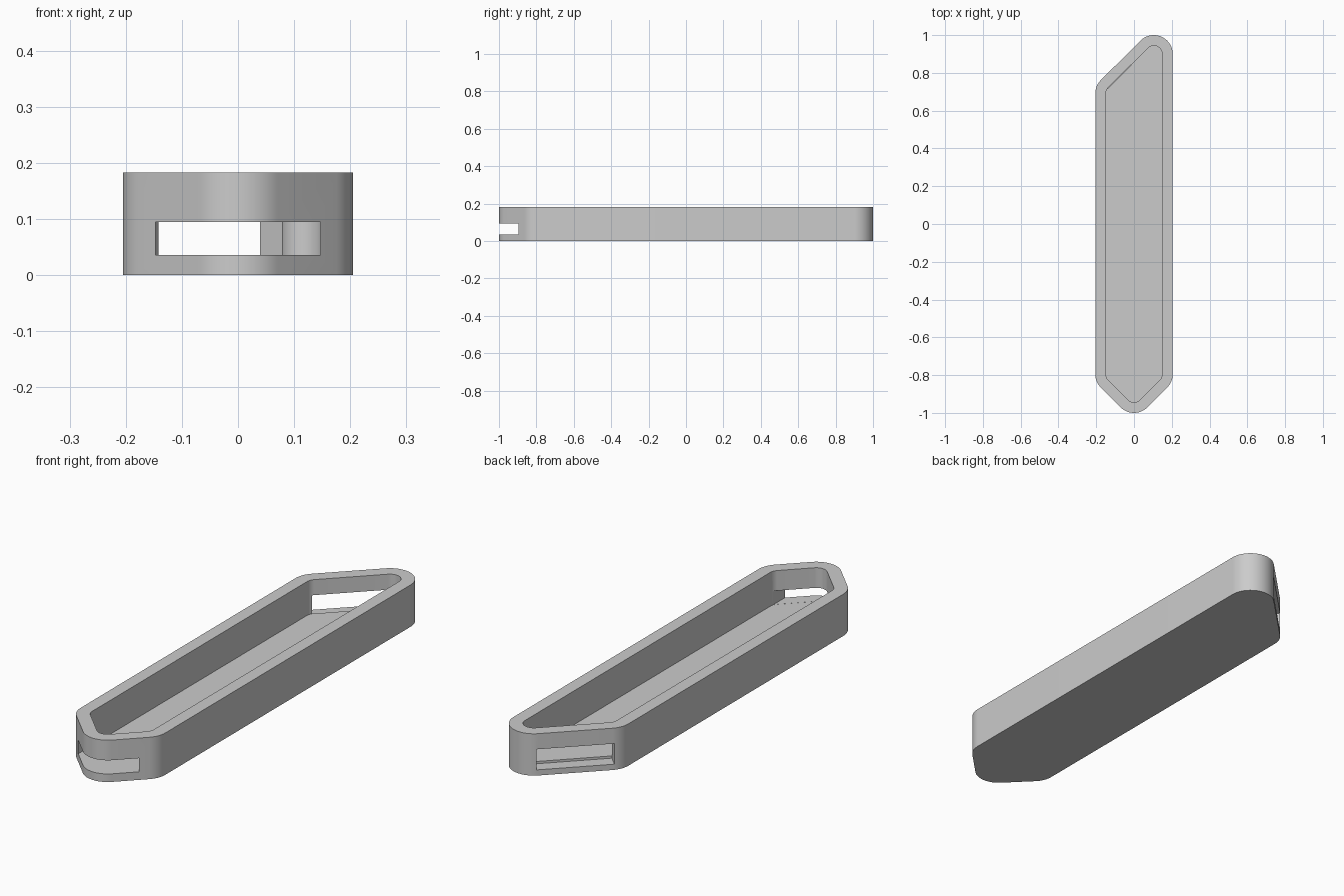
import bpy
import bmesh
from math import cos, sin, radians
from mathutils import Matrix, Vector

if "Cube" in bpy.data.objects:
    bpy.data.objects.remove(bpy.data.objects["Cube"])

HEIGHT = 0.183
FLOOR = 0.035
RADIUS = 0.1
WALL = 0.056

# Rounded corners of the outline: centre x, centre y, start and end angle
CORNERS = [(0, -0.9, 225, 315), (0.105, -0.795, 315, 360), (0.105, 0.9, 0, 135),
           (-0.105, 0.691, 135, 180), (-0.105, -0.795, 180, 225)]


def outline(radius):
    points = []
    for cx, cy, start, end in CORNERS:
        steps = (end - start) // 5
        for i in range(steps + 1):
            a = radians(start + (end - start) * i / steps)
            points.append((cx + radius * cos(a), cy + radius * sin(a)))
    return points


def make_object(name, bm):
    bmesh.ops.recalc_face_normals(bm, faces=bm.faces)
    mesh = bpy.data.meshes.new(name)
    bm.to_mesh(mesh)
    bm.free()
    obj = bpy.data.objects.new(name, mesh)
    bpy.context.collection.objects.link(obj)
    return obj


def prism(name, points, z0, z1):
    bm = bmesh.new()
    face = bm.faces.new([bm.verts.new((x, y, z0)) for x, y in points])
    side = bmesh.ops.extrude_face_region(bm, geom=[face], use_keep_orig=True)
    verts = [v for v in side["geom"] if isinstance(v, bmesh.types.BMVert)]
    bmesh.ops.translate(bm, verts=verts, vec=(0, 0, z1 - z0))
    return make_object(name, bm)


def box(name, centre, size, turn=0):
    bm = bmesh.new()
    bmesh.ops.create_cube(bm, size=1)
    place = (Matrix.Translation(centre) @ Matrix.Rotation(radians(turn), 4, "Z")
             @ Matrix.Diagonal(Vector(size).to_4d()))
    bmesh.ops.transform(bm, matrix=place, verts=bm.verts)
    return make_object(name, bm)


def cut(target, cutter):
    cutter.hide_render = True
    mod = target.modifiers.new("Cut", "BOOLEAN")
    mod.operation = "DIFFERENCE"
    mod.solver = "EXACT"
    mod.object = cutter
    bpy.ops.object.modifier_apply(modifier=mod.name)
    bpy.data.objects.remove(cutter)


# Solid body
tray = prism("tray", outline(RADIUS), 0, HEIGHT)
bpy.ops.object.select_all(action="DESELECT")
tray.select_set(True)
bpy.context.view_layer.objects.active = tray

# Open cavity
cut(tray, prism("cavity_cutter", outline(RADIUS - WALL), FLOOR, HEIGHT + 0.1))

# Wide slot through the pointed front
cut(tray, box("front_slot_cutter", (0, -0.95, 0.0652), (0.294, 0.3, 0.0596)))

# Taller slot through the slanted back wall, with its sill below the floor
outward = Vector((-1, 1, 0)).normalized()
depth_in, depth_out = WALL + 0.001, 0.1
centre = Vector((-0.0715, 0.8655, 0.07)) + outward * (depth_out - depth_in) / 2
cut(tray, box("back_slot_cutter", centre, (0.3125, depth_in + depth_out, 0.09), 45))

# Plain grey finish
grey = bpy.data.materials.new("light_grey")
grey.use_nodes = True
grey.diffuse_color = (0.6, 0.6, 0.6, 1)
grey.node_tree.nodes["Principled BSDF"].inputs["Base Color"].default_value = (0.6, 0.6, 0.6, 1)
tray.data.materials.clear()
tray.data.materials.append(grey)
bpy.ops.object.shade_smooth_by_angle(angle=radians(30))
